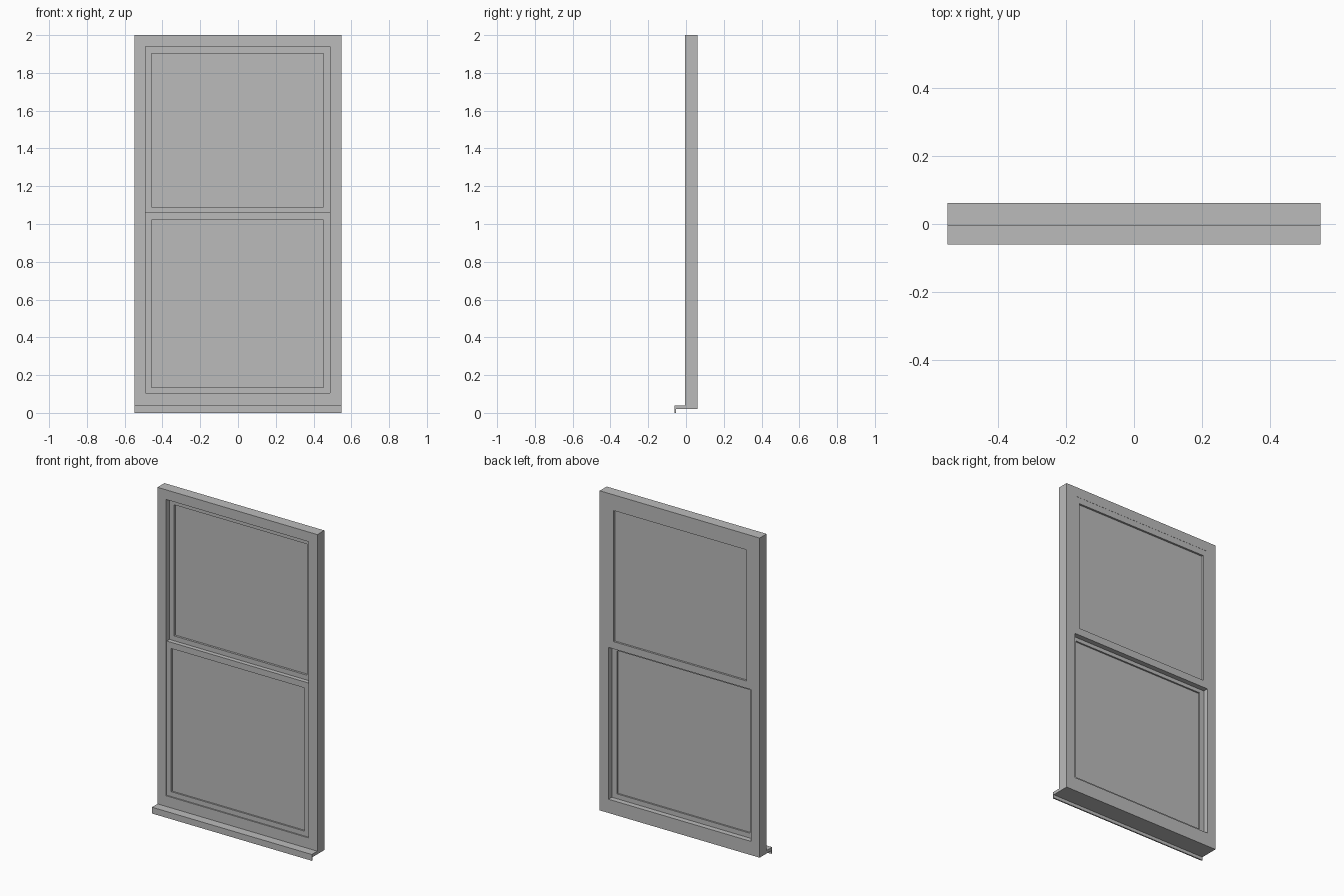
import bpy, bmesh

if "Cube" in bpy.data.objects:
    bpy.data.objects.remove(bpy.data.objects["Cube"])

grey = bpy.data.materials.new("window grey")
grey.diffuse_color = (0.5, 0.5, 0.5, 1)
grey.use_nodes = True
grey.node_tree.nodes["Principled BSDF"].inputs["Base Color"].default_value = grey.diffuse_color


def finish(name, bm):
    bmesh.ops.recalc_face_normals(bm, faces=bm.faces)
    mesh = bpy.data.meshes.new(name)
    bm.to_mesh(mesh)
    bm.free()
    mesh.materials.append(grey)
    ob = bpy.data.objects.new(name, mesh)
    bpy.context.collection.objects.link(ob)
    return ob


def ring(name, outer, inner, y0, y1):
    """Rectangular frame; outer and inner are (x0, x1, z0, z1)."""
    bm = bmesh.new()
    loops = []
    for (x0, x1, z0, z1), y in ((outer, y0), (inner, y0), (inner, y1), (outer, y1)):
        loops.append([bm.verts.new((x, y, z))
                      for x, z in ((x0, z0), (x1, z0), (x1, z1), (x0, z1))])
    for a, b in zip(loops, loops[1:] + loops[:1]):
        for i in range(4):
            j = (i + 1) % 4
            bm.faces.new((a[i], a[j], b[j], b[i]))
    return finish(name, bm)


def extrude_x(name, profile, x0, x1):
    """Solid bar from a (y, z) profile."""
    bm = bmesh.new()
    face = bm.faces.new([bm.verts.new((x0, y, z)) for y, z in profile])
    new = bmesh.ops.extrude_face_region(bm, geom=[face])["geom"]
    bmesh.ops.translate(bm, vec=(x1 - x0, 0, 0),
                        verts=[v for v in new if isinstance(v, bmesh.types.BMVert)])
    return finish(name, bm)


def pane(name, opening, y0, y1):
    x0, x1, z0, z1 = opening
    return extrude_x(name, [(y0, z0), (y1, z0), (y1, z1), (y0, z1)], x0, x1)


HALF = 0.548
FRONT, MID, BACK = -0.006, 0.029, 0.062

# Outer frame
ring("window_frame", (-HALF, HALF, 0.02, 2.0), (-0.49, 0.488, 0.105, 1.94), FRONT, BACK)

# Lower sash sits forward, upper sash sits behind it
lower_glass = (-0.459, 0.453, 0.135, 1.022)
upper_glass = (-0.459, 0.453, 1.09, 1.902)
ring("lower_sash", (-0.49, 0.488, 0.105, 1.06), lower_glass, 0.002, MID)
ring("upper_sash", (-0.49, 0.488, 1.045, 1.94), upper_glass, MID, BACK - 0.001)
pane("lower_pane", lower_glass, 0.012, 0.019)
pane("upper_pane", upper_glass, 0.042, 0.049)

# Sill with a thin drip lip
extrude_x("sill", [(FRONT, 0.02), (FRONT, 0.039), (-0.06, 0.039), (-0.06, 0.0),
                   (-0.052, 0.0), (-0.052, 0.02)], -HALF, HALF)
